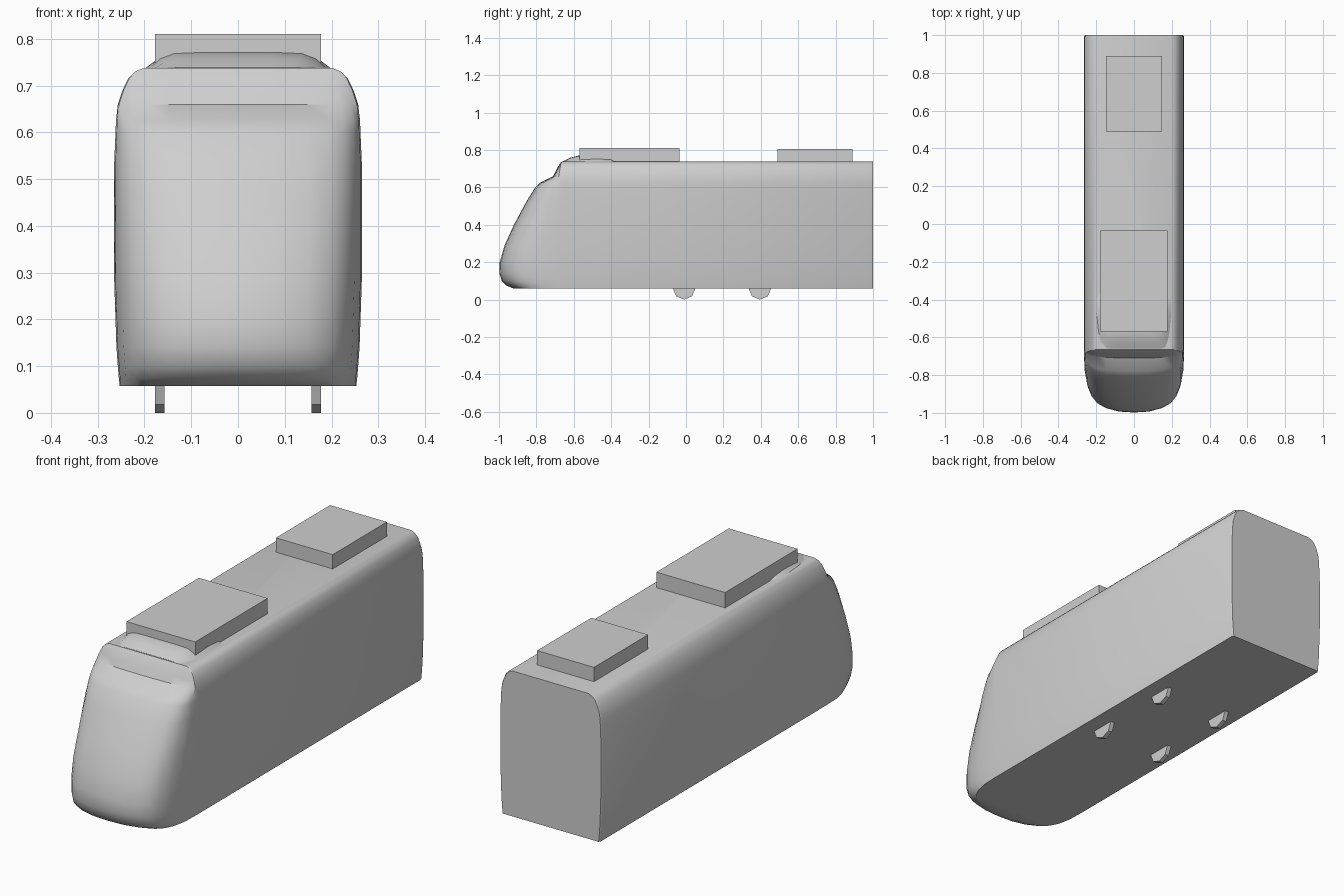
import bpy, bmesh, math
from mathutils import Matrix

cube = bpy.data.objects.get("Cube")
if cube:
    bpy.data.objects.remove(cube, do_unlink=True)

GREY = (0.62, 0.62, 0.62, 1)
grey = bpy.data.materials.new("plain grey")
grey.use_nodes = True
grey.diffuse_color = GREY
grey.node_tree.nodes["Principled BSDF"].inputs["Base Color"].default_value = GREY


def finish(name, bm, smooth=None):
    bmesh.ops.recalc_face_normals(bm, faces=bm.faces)
    mesh = bpy.data.meshes.new(name)
    bm.to_mesh(mesh)
    bm.free()
    mesh.materials.append(grey)
    obj = bpy.data.objects.new(name, mesh)
    bpy.context.collection.objects.link(obj)
    if smooth:
        bpy.ops.object.select_all(action='DESELECT')
        obj.select_set(True)
        bpy.context.view_layer.objects.active = obj
        bpy.ops.object.shade_smooth_by_angle(angle=math.radians(smooth))
    return obj


def loft(bm, rows):
    """Skin a list of equal-length point rows and return their vertices."""
    grid = [[bm.verts.new(p) for p in row] for row in rows]
    for low, high in zip(grid, grid[1:]):
        for i in range(len(low) - 1):
            bm.faces.new((low[i], low[i + 1], high[i + 1], high[i]))
    return grid


def box(name, half_x, y0, y1, z0, z1):
    bm = bmesh.new()
    bmesh.ops.create_cube(bm, size=1)
    size = Matrix.Diagonal((2 * half_x, y1 - y0, z1 - z0, 1))
    place = Matrix.Translation((0, (y0 + y1) / 2, (z0 + z1) / 2))
    bmesh.ops.transform(bm, matrix=place @ size, verts=bm.verts)
    return finish(name, bm)


# Body shell with rounded nose: each level is (height, half width, nose y)
SEAM = -0.665
levels = [(0.058, 0.253, -0.92), (0.075, 0.255, -0.96), (0.1, 0.257, -0.985),
          (0.14, 0.26, -0.998), (0.2, 0.262, -0.996), (0.29, 0.265, -0.97),
          (0.4, 0.265, -0.92), (0.53, 0.265, -0.85), (0.6, 0.262, -0.806),
          (0.625, 0.261, -0.78), (0.66, 0.257, -0.71), (0.69, 0.247, -0.695),
          (0.715, 0.235, -0.682), (0.73, 0.22, -0.671), (0.738, 0.2, SEAM)]
# Nose plan: fraction of half width, fraction of nose depth
plan = [(1, 0), (0.99, 0.34), (0.94, 0.58), (0.86, 0.74), (0.75, 0.85),
        (0.57, 0.93), (0.3, 0.985), (0, 1)]
plan += [(-f, d) for f, d in reversed(plan[:-1])]

rows = []
for z, w, nose in levels:
    side = [(w - 0.005, 1.0), (w, 0.992)]
    row = side + [(f * w, SEAM + d * (nose - SEAM)) for f, d in plan]
    row += [(-x, y) for x, y in reversed(side)]
    rows.append([(x, y, z) for x, y in row])
bm = bmesh.new()
grid = loft(bm, rows)
bm.faces.new(grid[0])
bm.faces.new(grid[-1])
bm.faces.new([r[0] for r in grid] + [r[-1] for r in reversed(grid)])
finish("body_shell", bm, 35)

# Low roof fairing under the front unit: (y, half width, crest height)
bm = bmesh.new()
rows = []
for y, w, top in [(-0.66, 0.165, 0.739), (-0.62, 0.18, 0.758), (-0.57, 0.19, 0.771),
                  (-0.47, 0.2, 0.766), (-0.4, 0.197, 0.76), (-0.36, 0.18, 0.739)]:
    base = 0.736
    half = [(w, base), (w * 0.88, base + (top - base) * 0.6),
            (w * 0.72, base + (top - base) * 0.93), (w * 0.4, top)]
    section = half + [(-x, z) for x, z in reversed(half)]
    rows.append([(x, y, z) for x, z in section])
grid = loft(bm, rows)
bm.faces.new(grid[0])
bm.faces.new(grid[-1])
finish("roof_fairing", bm, 35)

# Roof equipment
box("front_roof_unit", 0.178, -0.57, -0.035, 0.737, 0.81)
box("rear_roof_unit", 0.147, 0.49, 0.89, 0.735, 0.805)

# Wheels, half hidden in the floor
for end, y in (("front", -0.01), ("rear", 0.395)):
    for side, sign in (("left", 1), ("right", -1)):
        bm = bmesh.new()
        bmesh.ops.create_cone(bm, cap_ends=True, segments=8, radius1=0.06,
                              radius2=0.06, depth=0.021)
        place = Matrix.Translation((sign * 0.1675, y, 0.06))
        bmesh.ops.transform(bm, matrix=place @ Matrix.Rotation(math.pi / 2, 4, 'Y'),
                            verts=bm.verts)
        finish(f"{end}_{side}_wheel", bm)
